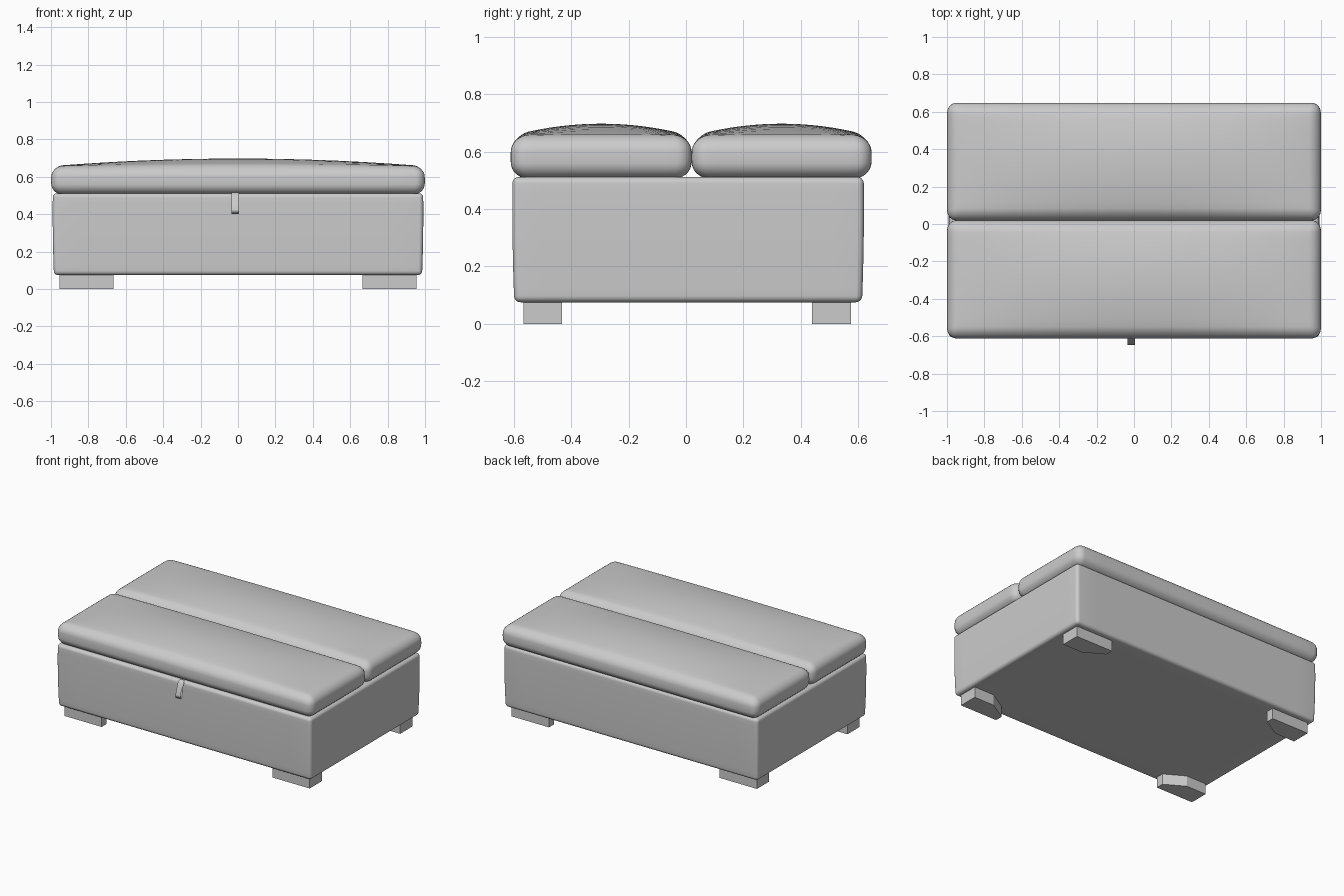
import bpy, bmesh, math
from mathutils import Vector

if "Cube" in bpy.data.objects:
    bpy.data.objects.remove(bpy.data.objects["Cube"])

grey = bpy.data.materials.new("grey upholstery")
grey.diffuse_color = (0.6, 0.6, 0.6, 1)
grey.use_nodes = True
grey.node_tree.nodes["Principled BSDF"].inputs["Base Color"].default_value = grey.diffuse_color


def finish(name, bm, angle=None):
    bmesh.ops.recalc_face_normals(bm, faces=bm.faces)
    me = bpy.data.meshes.new(name)
    bm.to_mesh(me)
    bm.free()
    me.materials.append(grey)
    if angle:
        me.shade_smooth()
        me.set_sharp_from_angle(angle=math.radians(angle))
    ob = bpy.data.objects.new(name, me)
    bpy.context.collection.objects.link(ob)
    return ob


def soft_box(name, lo, hi, r, bulge=0.0, crown=0.0, taper=0.0):
    """Rounded box with a dense grid, bulging sides and a crowned top."""
    lo, hi = Vector(lo), Vector(hi)
    mid, half = (lo + hi) / 2, (hi - lo) / 2
    k = 0.7
    bm = bmesh.new()
    bmesh.ops.create_cube(bm, size=2)
    bmesh.ops.subdivide_edges(bm, edges=bm.edges[:], cuts=19, use_grid_fill=True)
    for v in bm.verts:
        p, inner = Vector(), Vector()
        for i in range(3):
            u, h = v.co[i], half[i] - r
            s = math.copysign(1, u)
            if abs(u) > k:
                t = (abs(u) - k) / (1 - k)
                p[i] = s * (h + r * math.tan(t * math.pi / 4))
            else:
                p[i] = h * u / k
            inner[i] = max(-h, min(h, p[i]))
        p = inner + (p - inner).normalized() * r
        a, b, c = (p[i] / half[i] for i in range(3))
        # sides swell at mid height, bottom tucks in a little, top is domed
        p.x += a * (bulge * (1 - c * c) - taper * (1 - c) / 2)
        p.y += b * (bulge * (1 - c * c) - taper * (1 - c) / 2)
        p.z += crown * (1 - a * a) * (1 - b * b) * max(0, c)
        v.co = mid + p
    return finish(name, bm, 60)


# storage body
soft_box("body", (-0.99, -0.605, 0.075), (0.99, 0.62, 0.512), 0.022,
         bulge=0.003, taper=0.006)

# two long seat cushions
soft_box("front_cushion", (-0.987, -0.6, 0.505), (0.987, 0.008, 0.658), 0.05,
         bulge=0.012, crown=0.04)
soft_box("back_cushion", (-0.985, 0.033, 0.505), (0.985, 0.634, 0.658), 0.05,
         bulge=0.014, crown=0.04)

# corner feet: wedge-like blocks with the inner corner cut away
foot = [(0.955, 0.575), (0.665, 0.575), (0.665, 0.52), (0.80, 0.44), (0.955, 0.44)]
for sx, side in ((-1, "left"), (1, "right")):
    for sy, end, dy in ((-1, "front", 0.008), (1, "back", 0.0)):
        bm = bmesh.new()
        face = bm.faces.new([bm.verts.new((sx * x, sy * y + dy, 0)) for x, y in foot])
        ext = bmesh.ops.extrude_face_region(bm, geom=[face], use_keep_orig=True)
        for v in ext["geom"]:
            if isinstance(v, bmesh.types.BMVert):
                v.co.z = 0.085
        finish(f"{end}_{side}_foot", bm)

# pull strap: a thin fabric loop hanging from the lid
loop = [(-0.592, 0.516), (-0.608, 0.514), (-0.619, 0.500), (-0.627, 0.480),
        (-0.639, 0.450), (-0.646, 0.425), (-0.647, 0.408), (-0.641, 0.401),
        (-0.633, 0.410), (-0.626, 0.437), (-0.621, 0.470), (-0.613, 0.496),
        (-0.595, 0.507)]
bm = bmesh.new()
rows = [[bm.verts.new((x, y, z)) for x in (-0.035, 0.005)] for y, z in loop]
for p, q in zip(rows, rows[1:]):
    bm.faces.new((p[0], p[1], q[1], q[0]))
bmesh.ops.solidify(bm, geom=bm.faces[:], thickness=0.004)
finish("pull_strap", bm, 50)
